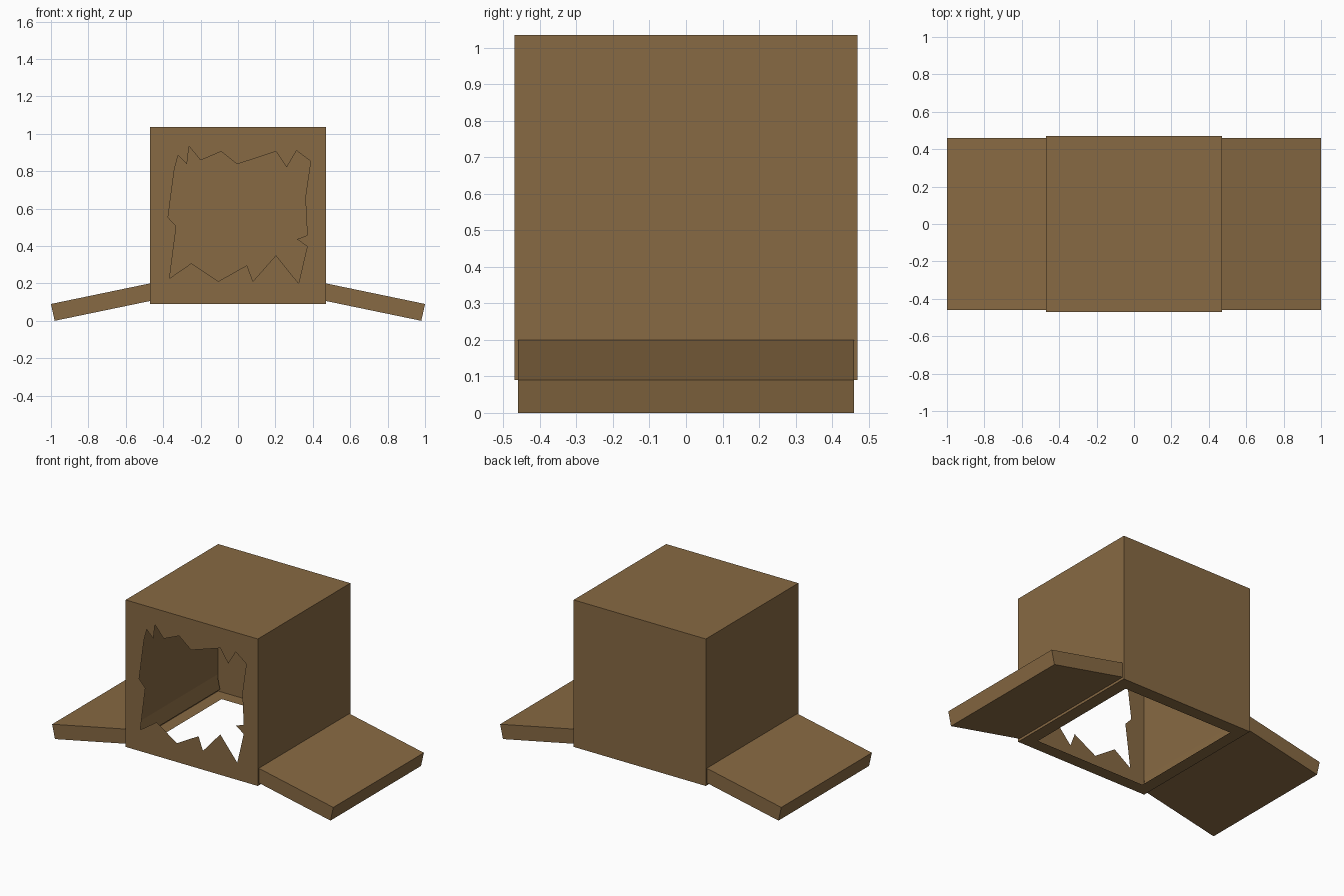
import bpy, bmesh
from mathutils import Vector

if "Cube" in bpy.data.objects:
    bpy.data.objects.remove(bpy.data.objects["Cube"])

mat = bpy.data.materials.new("cardboard brown")
mat.diffuse_color = (0.245, 0.143, 0.056, 1)
mat.use_nodes = True
mat.node_tree.nodes["Principled BSDF"].inputs["Base Color"].default_value = mat.diffuse_color

R, Z0, Z1 = 0.47, 0.09, 1.035   # box half width, bottom and top


def finish(name, bm):
    mesh = bpy.data.meshes.new(name)
    bm.to_mesh(mesh)
    bm.free()
    mesh.materials.append(mat)
    ob = bpy.data.objects.new(name, mesh)
    bpy.context.collection.objects.link(ob)
    return ob


def holed_panel(name, outer, inner, normal):
    """Flat sheet with a hole, facing the given direction."""
    bm = bmesh.new()
    edges = []
    for loop in (outer, inner):
        vs = [bm.verts.new(p) for p in loop]
        edges += [bm.edges.new((vs[i - 1], vs[i])) for i in range(len(vs))]
    n = Vector(normal)
    bmesh.ops.triangle_fill(bm, edges=edges, use_beauty=True, use_dissolve=False, normal=n)
    bm.normal_update()
    for f in bm.faces:
        if f.normal.dot(n) < 0:
            f.normal_flip()
    return finish(name, bm)


def square(r):
    return [(-r, -r), (r, -r), (r, r), (-r, r)]


# Thin box shell: back, sides and top
bm = bmesh.new()
low = [bm.verts.new((x, y, Z0)) for x, y in square(R)]
high = [bm.verts.new((x, y, Z1)) for x, y in square(R)]
for i in (1, 2, 3):
    j = (i + 1) % 4
    bm.faces.new((low[i], low[j], high[j], high[i]))
bm.faces.new(high)
finish("box_shell", bm)

# Front wall with a torn opening
torn = [(-.32, .885), (-.273, .837), (-.262, .933), (-.20, .858), (-.09, .905),
        (-.005, .837), (.203, .905), (.26, .82), (.313, .91), (.388, .853),
        (.36, .66), (.37, .457), (.315, .436), (.37, .398), (.324, .20),
        (.203, .35), (.08, .211), (.048, .297), (-.105, .211), (-.25, .307),
        (-.366, .227), (-.33, .505), (-.374, .553), (-.34, .81)]
holed_panel("torn_front",
            [(-R, -R, Z0), (R, -R, Z0), (R, -R, Z1), (-R, -R, Z1)],
            [(x, -R, z) for x, z in torn], (0, -1, 0))

# Bottom rim around a square opening
holed_panel("bottom_rim",
            [(x, y, Z0) for x, y in square(R)],
            [(x, y, Z0) for x, y in square(0.39)], (0, 0, -1))

# Sloping side flaps
profile = [(0.47, 0.20), (0.45, 0.11), (0.98, 0.0), (1.0, 0.09)]
for side, name in ((1, "right_flap"), (-1, "left_flap")):
    bm = bmesh.new()
    face = bm.faces.new([bm.verts.new((side * x, -0.46, z)) for x, z in profile])
    ext = bmesh.ops.extrude_face_region(bm, geom=[face], use_keep_orig=True)
    bmesh.ops.translate(bm, vec=(0, 0.92, 0),
                        verts=[g for g in ext["geom"] if isinstance(g, bmesh.types.BMVert)])
    bmesh.ops.recalc_face_normals(bm, faces=bm.faces)
    finish(name, bm)
